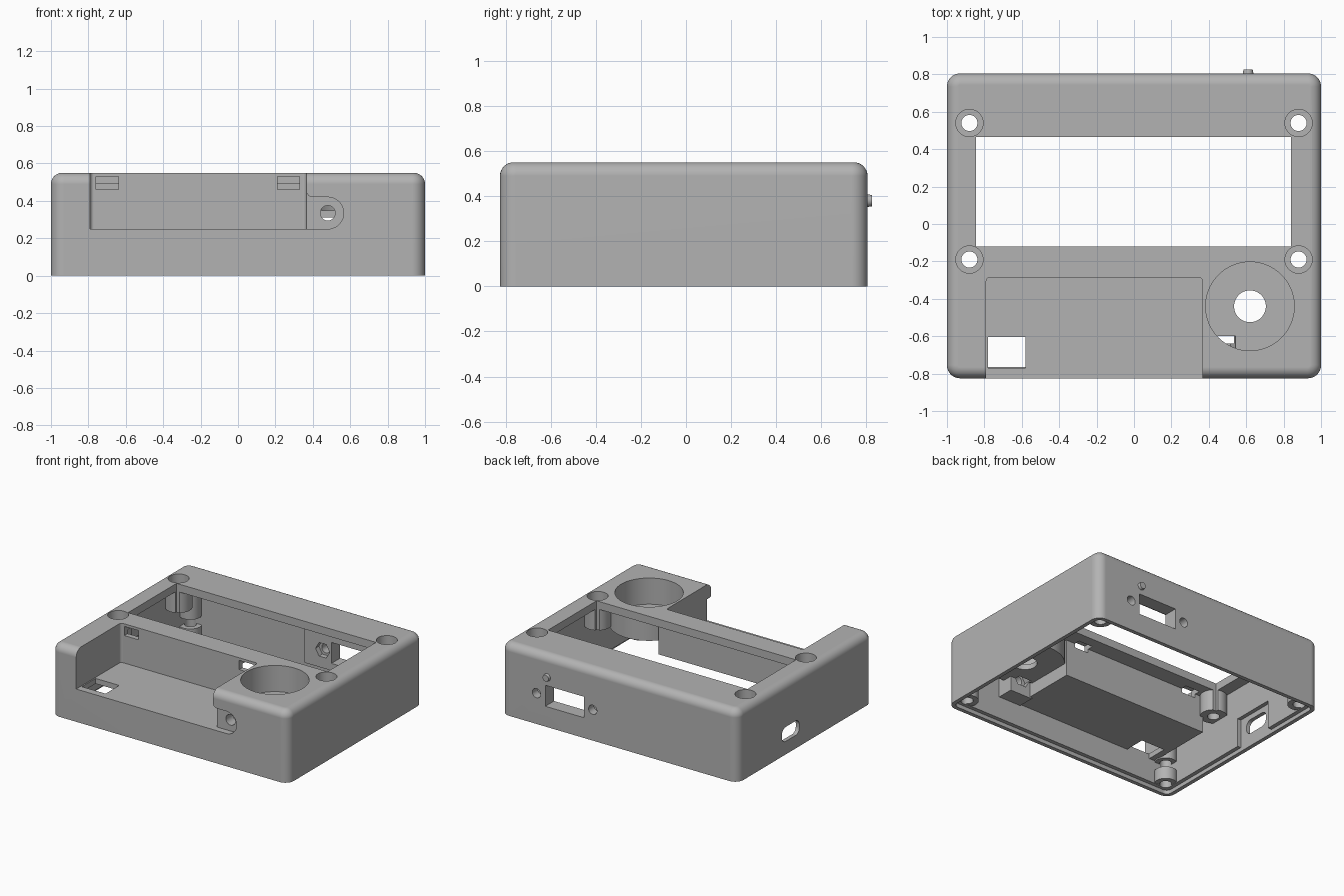
import bpy, bmesh
from math import sin, cos, pi, radians

cube = bpy.data.objects.get("Cube")
if cube:
    bpy.data.objects.remove(cube, do_unlink=True)

grey = bpy.data.materials.new("matte grey plastic")
grey.use_nodes = True
COLOUR = (0.45, 0.45, 0.45, 1)
grey.diffuse_color = COLOUR
grey.node_tree.nodes["Principled BSDF"].inputs["Base Color"].default_value = COLOUR


def arc(u, v, r, start, end, n=8):
    steps = [radians(start + (end - start) * i / n) for i in range(n + 1)]
    return [(u + r * cos(a), v + r * sin(a)) for a in steps]


def circle(u, v, r, n=48):
    return arc(u, v, r, 0, 360, n)[:-1]


def rect(u0, u1, v0, v1, r=0):
    if not r:
        return [(u0, v0), (u1, v0), (u1, v1), (u0, v1)]
    return (arc(u1 - r, v0 + r, r, -90, 0) + arc(u1 - r, v1 - r, r, 0, 90)
            + arc(u0 + r, v1 - r, r, 90, 180) + arc(u0 + r, v0 + r, r, 180, 270))


PLACE = {"x": lambda u, v, t: (t, u, v),
         "y": lambda u, v, t: (u, t, v),
         "z": lambda u, v, t: (u, v, t)}


def prism(name, profile, axis, low, high, round_top=0):
    """Extrude a flat profile along an axis, optionally rounding its top rim."""
    bm = bmesh.new()
    place = PLACE[axis]
    a = [bm.verts.new(place(u, v, low)) for u, v in profile]
    b = [bm.verts.new(place(u, v, high)) for u, v in profile]
    bm.faces.new(a)
    top = bm.faces.new(b)
    for i in range(len(a)):
        j = (i + 1) % len(a)
        bm.faces.new((a[i], a[j], b[j], b[i]))
    bmesh.ops.recalc_face_normals(bm, faces=bm.faces)
    if round_top:
        bmesh.ops.bevel(bm, geom=list(top.edges), offset=round_top, segments=8,
                        profile=0.5, affect='EDGES', clamp_overlap=True)
    mesh = bpy.data.meshes.new(name)
    bm.to_mesh(mesh)
    bm.free()
    mesh.materials.append(grey)
    ob = bpy.data.objects.new(name, mesh)
    bpy.context.collection.objects.link(ob)
    return ob


def combine(operation, *shape, **options):
    """Add a prism to the case or cut it away, then drop the helper."""
    tool = prism("helper", *shape, **options)
    tool.hide_render = True
    mod = case.modifiers.new("shape", 'BOOLEAN')
    mod.operation, mod.object, mod.solver = operation, tool, 'EXACT'
    bpy.context.view_layer.objects.active = case
    bpy.ops.object.modifier_apply(modifier=mod.name)
    bpy.data.objects.remove(tool, do_unlink=True)


def add(*shape, **options):
    combine('UNION', *shape, **options)


def cut(*shape, **options):
    combine('DIFFERENCE', *shape, **options)


FRONT, BACK = -0.825, 0.805

# Rounded outer shell, hollow and open below, with a stepped rim
case = prism("case_shell", rect(-1, 1, FRONT, BACK, 0.07), "z", 0, 0.55, round_top=0.06)
cut(rect(-0.94, 0.94, FRONT + 0.06, BACK - 0.06, 0.03), "z", -0.1, 0.49)
cut(rect(-0.97, 0.97, FRONT + 0.03, BACK - 0.03, 0.04), "z", -0.1, 0.03)

# Inner walls: tray, dial cup, nut block and connector pad
add(rect(-0.83, 0.405, -0.8, -0.245), "z", 0.21, 0.52)
add(circle(0.62, -0.44, 0.277, 64), "z", 0.31, 0.52)
add(rect(0.39, 0.58, 0.2, 0.51), "y", -0.8, -0.64)
add(rect(0.07, 0.86, 0.1, 0.38), "y", 0.7, 0.78)

# Posts below the top screws and split bosses in the lower corners
top_screws = [(x, y) for x in (-0.88, 0.88) for y in (-0.19, 0.54)]
corner_screws = [(x, y) for x in (-0.9, 0.9) for y in (-0.73, 0.71)]
for x, y in top_screws:
    add(circle(x, y, 0.095), "z", 0.33, 0.51)
for x, y in corner_screws:
    add(circle(x, y, 0.08), "z", 0.035, 0.13)
    add(circle(x, y, 0.078), "z", 0.2, 0.505)

# Screen window
cut(rect(-0.845, 0.84, -0.12, 0.465), "z", 0.3, 0.7)

# Open tray with a floor hole and two latch slots
cut(rect(-0.79, 0.365, -1, -0.285, 0.02), "z", 0.25, 0.7)
cut(rect(-0.78, -0.58, -0.77, -0.605), "z", 0.1, 0.3)
for x in (-0.7, 0.27):
    cut(rect(x - 0.06, x + 0.06, 0.46, 0.53), "y", -0.31, -0.2)

# Rounded tab recess beside the tray, with its screw hole
tab = ([(0.35, 0.25)] + arc(0.48, 0.335, 0.085, -90, 90, 20)
       + arc(0.4, 0.455, 0.035, 270, 180) + [(0.35, 0.455)])
cut(tab, "y", -0.9, -0.775)
cut(circle(0.48, 0.335, 0.04), "y", -0.9, -0.6)
cut(circle(0.48, 0.335, 0.07, 6), "y", -0.69, -0.6)

# Dial dish and shaft hole
cut(circle(0.62, -0.44, 0.237, 64), "z", 0.35, 0.7)
cut(circle(0.62, -0.44, 0.085), "z", 0.2, 0.4)

# Countersunk top screws and corner screw holes
for x, y in top_screws:
    cut(circle(x, y, 0.073), "z", 0.45, 0.7)
    cut(circle(x, y, 0.043), "z", 0.2, 0.5)
for x, y in corner_screws:
    cut(circle(x, y, 0.042), "z", -0.05, 0.3)

# Back connector opening with two screw holes and nut traps
cut(rect(0.3, 0.625, 0.155, 0.315), "y", 0.6, 0.9)
for x in (0.225, 0.7):
    cut(circle(x, 0.235, 0.035), "y", 0.6, 0.9)
    cut(circle(x, 0.235, 0.06, 6), "y", 0.6, 0.74)

# Side cable slot with a thinned wall around it
cut(rect(0.06, 0.27, 0.1, 0.21, 0.045), "x", -1.1, -0.9)
cut(rect(0, 0.33, -0.1, 0.25), "x", -0.97, -0.9)

# Small indicator lens on the back
lens = prism("indicator_lens", circle(0.61, 0.38, 0.038, 32), "y", 0.75, 0.825)
for v in lens.data.vertices:
    if v.co.y > 0.8:
        v.co.x = 0.61 + (v.co.x - 0.61) * 0.65
        v.co.z = 0.38 + (v.co.z - 0.38) * 0.65

# Smooth shading with crisp edges
bpy.ops.object.select_all(action='DESELECT')
for ob in (case, lens):
    ob.select_set(True)
bpy.context.view_layer.objects.active = case
bpy.ops.object.shade_smooth_by_angle(angle=radians(30))
for ob in (case, lens):
    ob.modifiers.new("even_normals", 'WEIGHTED_NORMAL').keep_sharp = True
